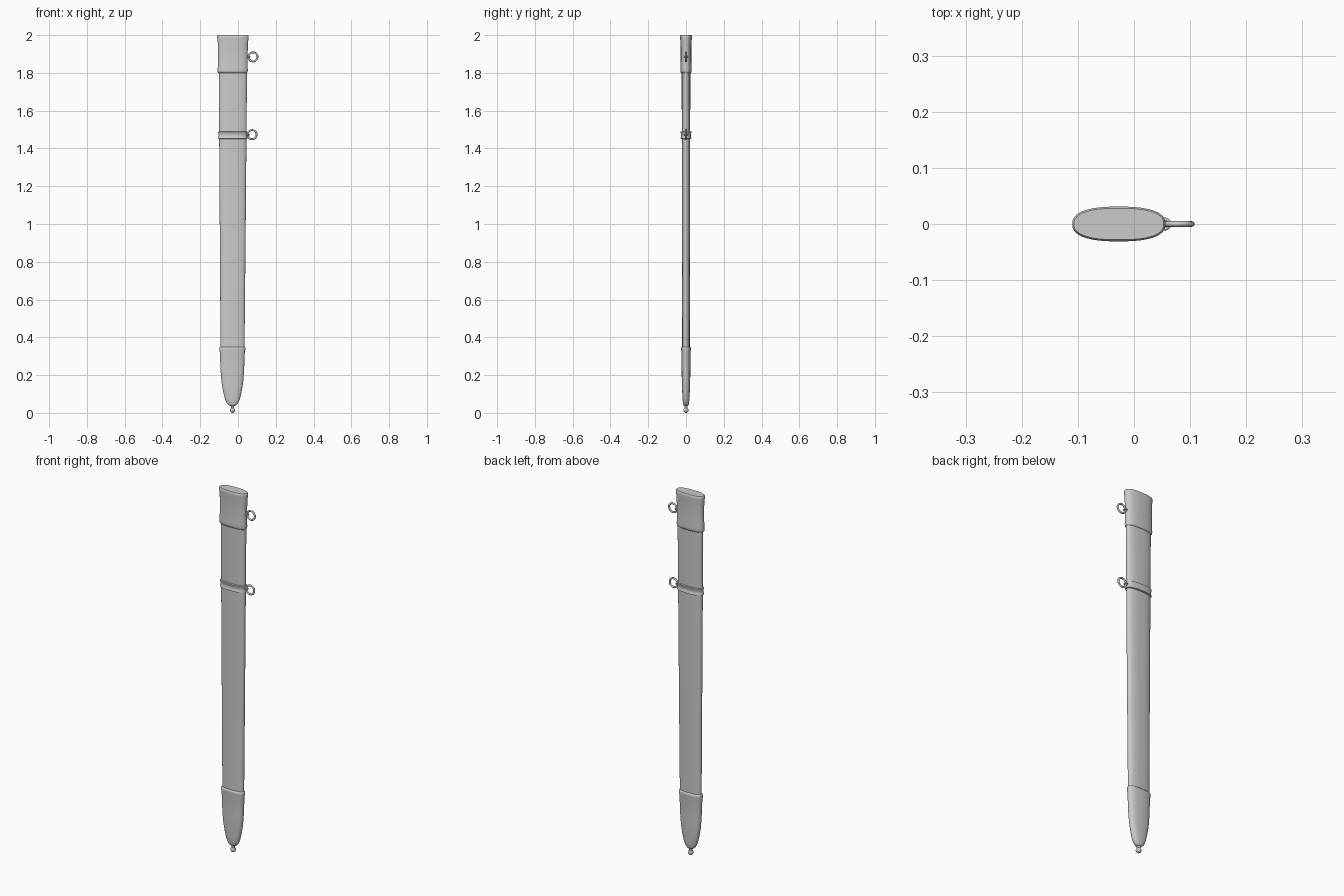
import bpy, bmesh, math

old = bpy.data.objects.get("Cube")
if old:
    bpy.data.objects.remove(old)

steel = bpy.data.materials.new("grey_steel")
colour = (0.6, 0.6, 0.6, 1)
steel.diffuse_color = colour
steel.use_nodes = True
steel.node_tree.nodes["Principled BSDF"].inputs["Base Color"].default_value = colour

SIDES = 48


def finish(obj, angle=50):
    obj.data.materials.append(steel)
    bpy.ops.object.select_all(action='DESELECT')
    obj.select_set(True)
    bpy.context.view_layer.objects.active = obj
    bpy.ops.object.shade_smooth_by_angle(angle=math.radians(angle))


def loft(name, sections, power=2.5):
    """Skin rounded oval sections given as (z, left x, right x, half depth)."""
    bm = bmesh.new()
    rings = []
    for z, x0, x1, depth in sections:
        ring = []
        for i in range(SIDES):
            a = math.tau * i / SIDES
            c, s = math.cos(a), math.sin(a)
            px = math.copysign(abs(c) ** (2 / power), c)
            py = math.copysign(abs(s) ** (2 / power), s)
            ring.append(bm.verts.new(((x0 + x1) / 2 + px * (x1 - x0) / 2, py * depth, z)))
        rings.append(ring)
    for low, high in zip(rings, rings[1:]):
        for i in range(SIDES):
            j = (i + 1) % SIDES
            bm.faces.new((low[i], low[j], high[j], high[i]))
    bm.faces.new(rings[0][::-1])
    bm.faces.new(rings[-1])
    mesh = bpy.data.meshes.new(name)
    bm.to_mesh(mesh)
    bm.free()
    obj = bpy.data.objects.new(name, mesh)
    bpy.context.collection.objects.link(obj)
    finish(obj)


# Long tapering sheath
loft("sheath_body", [(0.30, -0.092, 0.034, 0.020),
                     (0.90, -0.096, 0.040, 0.021),
                     (1.84, -0.102, 0.048, 0.023)])

# Mouth fitting with a rolled lower lip and a slight waist
loft("throat", [(1.800, -0.104, 0.048, 0.025),
                (1.804, -0.108, 0.051, 0.029),
                (1.815, -0.109, 0.052, 0.030),
                (1.830, -0.107, 0.051, 0.029),
                (1.900, -0.106, 0.051, 0.028),
                (1.960, -0.107, 0.053, 0.029),
                (1.985, -0.110, 0.056, 0.031),
                (1.996, -0.110, 0.056, 0.031),
                (2.000, -0.107, 0.053, 0.028)])

# Carrying band with raised edges
loft("carrying_band", [(1.450, -0.100, 0.045, 0.023),
                       (1.452, -0.105, 0.049, 0.029),
                       (1.457, -0.105, 0.049, 0.029),
                       (1.462, -0.103, 0.047, 0.026),
                       (1.478, -0.103, 0.047, 0.026),
                       (1.483, -0.105, 0.049, 0.029),
                       (1.488, -0.105, 0.049, 0.029),
                       (1.490, -0.100, 0.045, 0.023)])

# Tip fitting narrowing to a rounded point
loft("chape", [(0.036, -0.038, -0.020, 0.008),
               (0.040, -0.048, -0.010, 0.013),
               (0.050, -0.058, -0.001, 0.016),
               (0.070, -0.068, 0.009, 0.018),
               (0.110, -0.078, 0.019, 0.020),
               (0.160, -0.087, 0.027, 0.022),
               (0.220, -0.092, 0.032, 0.023),
               (0.320, -0.096, 0.036, 0.024),
               (0.336, -0.099, 0.039, 0.026),
               (0.346, -0.099, 0.039, 0.026),
               (0.350, -0.094, 0.035, 0.022)])

# Neck and ball at the tip
bpy.ops.mesh.primitive_cylinder_add(vertices=24, radius=0.009, depth=0.024, location=(-0.029, 0, 0.032))
bpy.context.object.name = "finial_neck"
finish(bpy.context.object)
bpy.ops.mesh.primitive_uv_sphere_add(segments=24, ring_count=16, radius=0.014, location=(-0.029, 0, 0.014))
bpy.context.object.name = "finial_ball"
finish(bpy.context.object)

# Hanging rings, each held by a small eyelet and a stud
for label, x, z in (("upper", 0.079, 1.885), ("lower", 0.075, 1.473)):
    bpy.ops.mesh.primitive_torus_add(major_segments=36, minor_segments=12, major_radius=0.024,
                                     minor_radius=0.005, location=(x, 0, z),
                                     rotation=(math.pi / 2, 0, 0))
    bpy.context.object.name = label + "_hanging_ring"
    finish(bpy.context.object)
    bpy.ops.mesh.primitive_torus_add(major_segments=24, minor_segments=10, major_radius=0.008,
                                     minor_radius=0.0035, location=(x - 0.024, 0, z))
    bpy.context.object.name = label + "_eyelet"
    finish(bpy.context.object)
    bpy.ops.mesh.primitive_cylinder_add(vertices=20, radius=0.008, depth=0.02,
                                        location=(x - 0.034, 0, z), rotation=(0, math.pi / 2, 0))
    bpy.context.object.name = label + "_stud"
    finish(bpy.context.object)
